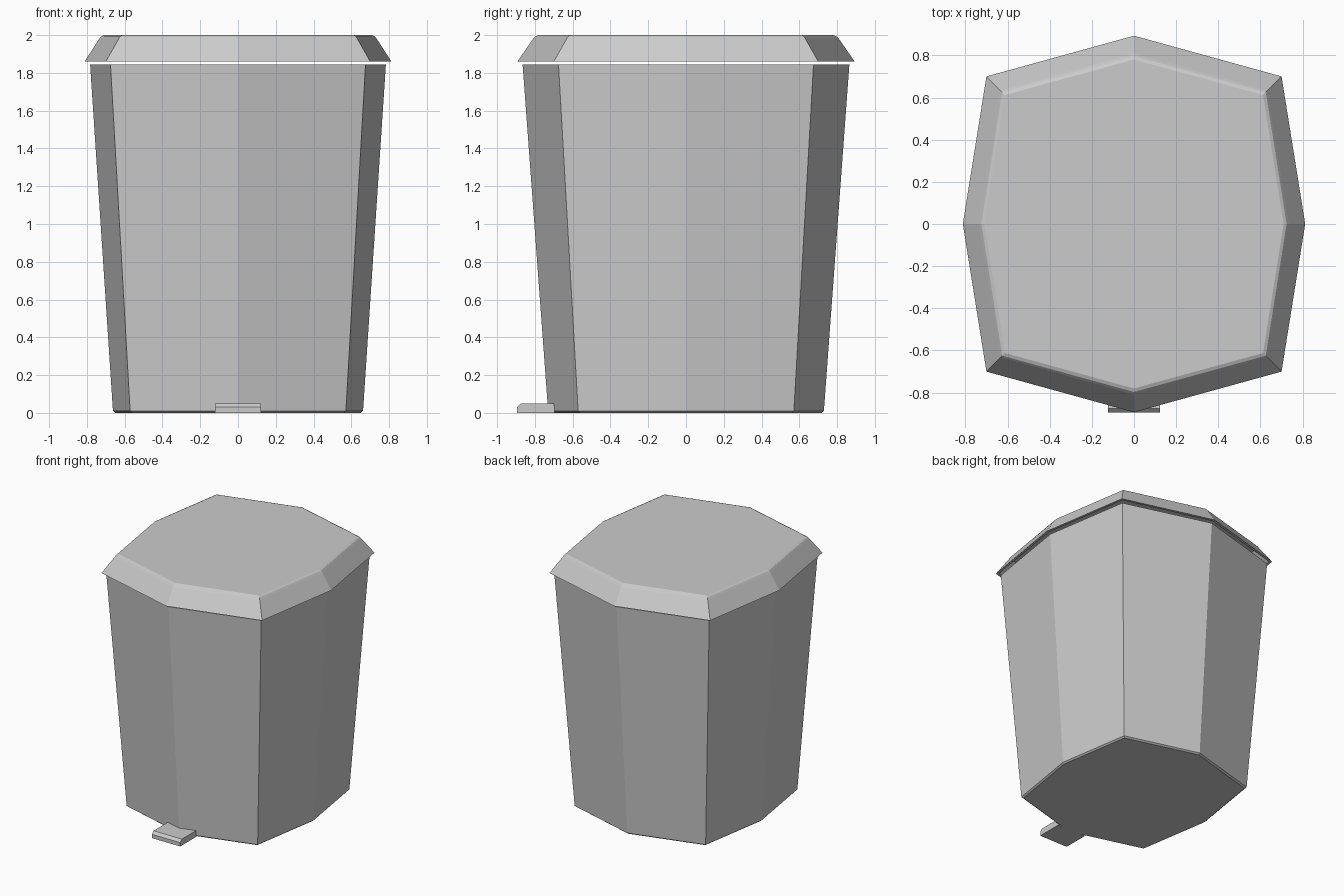
import bpy, bmesh

if "Cube" in bpy.data.objects:
    bpy.data.objects.remove(bpy.data.objects["Cube"])


def make_object(name, bm):
    bmesh.ops.recalc_face_normals(bm, faces=bm.faces[:])
    mesh = bpy.data.meshes.new(name)
    bm.to_mesh(mesh)
    bm.free()
    obj = bpy.data.objects.new(name, mesh)
    bpy.context.collection.objects.link(obj)
    return obj


def octagon(corner, tip_x, tip_y):
    """Eight-sided outline: four square corners plus a point on each side."""
    c = corner
    return [(tip_x, 0), (c, c), (0, tip_y), (-c, c),
            (-tip_x, 0), (-c, -c), (0, -tip_y), (c, -c)]


def loft(name, sections):
    """Skin a stack of (corner, tip_x, tip_y, z) outlines, capping both ends."""
    bm = bmesh.new()
    rings = [[bm.verts.new((x, y, z)) for x, y in octagon(c, tx, ty)]
             for c, tx, ty, z in sections]
    for low, high in zip(rings, rings[1:]):
        for i in range(8):
            j = (i + 1) % 8
            bm.faces.new((low[i], low[j], high[j], high[i]))
    bm.faces.new(rings[0])
    bm.faces.new(rings[-1])
    return make_object(name, bm)


# Tapered bin body: chamfered base, outer wall, rim, inner wall, inner floor
loft("bin_body", [
    (0.56, 0.65, 0.718, 0.0),
    (0.571, 0.662, 0.73, 0.01),
    (0.675, 0.783, 0.865, 1.845),
    (0.655, 0.76, 0.84, 1.845),
    (0.55, 0.638, 0.705, 0.03),
])

# Overhanging hollow lid: inner ceiling, rim, sloped side, small bevel, flat top
loft("bin_lid", [
    (0.61, 0.71, 0.785, 1.96),
    (0.685, 0.793, 0.872, 1.86),
    (0.70, 0.812, 0.893, 1.86),
    (0.632, 0.735, 0.81, 1.98),
    (0.625, 0.724, 0.797, 1.993),
    (0.612, 0.71, 0.78, 2.0),
])

# Foot pedal: side profile extruded across x, chamfered front edge
profile = [(-0.695, 0.0), (-0.895, 0.0), (-0.895, 0.03),
           (-0.875, 0.05), (-0.695, 0.05)]
bm = bmesh.new()
face = bm.faces.new([bm.verts.new((-0.123, y, z)) for y, z in profile])
ext = bmesh.ops.extrude_face_region(bm, geom=[face])
bmesh.ops.translate(bm, vec=(0.246, 0, 0),
                    verts=[v for v in ext["geom"] if isinstance(v, bmesh.types.BMVert)])
make_object("foot_pedal", bm)
